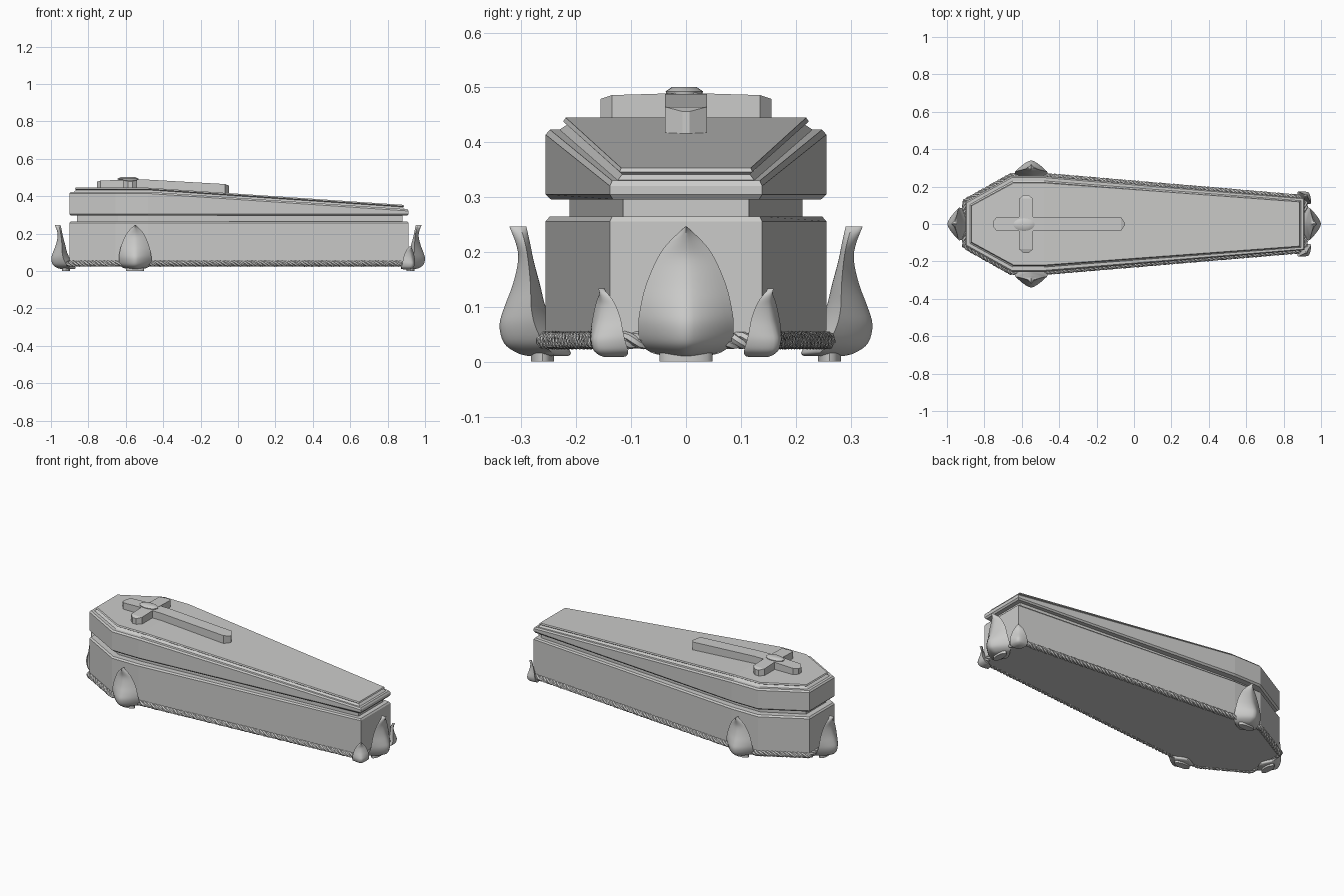
import bpy, bmesh, math
from mathutils import Vector

if "Cube" in bpy.data.objects:
    bpy.data.objects.remove(bpy.data.objects["Cube"])

grey = bpy.data.materials.new("stone grey")
grey.diffuse_color = (0.6, 0.6, 0.59, 1)
grey.use_nodes = True
grey.node_tree.nodes["Principled BSDF"].inputs["Base Color"].default_value = grey.diffuse_color


def add_mesh(name, bm, smooth=None):
    bmesh.ops.recalc_face_normals(bm, faces=bm.faces)
    me = bpy.data.meshes.new(name)
    bm.to_mesh(me)
    bm.free()
    me.materials.append(grey)
    ob = bpy.data.objects.new(name, me)
    bpy.context.collection.objects.link(ob)
    if smooth:
        bpy.ops.object.select_all(action='DESELECT')
        ob.select_set(True)
        bpy.context.view_layer.objects.active = ob
        bpy.ops.object.shade_smooth_by_angle(angle=math.radians(smooth))
    return ob


def loft(name, rings, smooth=None):
    """Skin closed rings of equal size; ends are capped with strips of quads."""
    bm = bmesh.new()
    vs = [[bm.verts.new(p) for p in r] for r in rings]
    n = len(rings[0])
    for a, b in zip(vs, vs[1:]):
        for i in range(n):
            j = (i + 1) % n
            bm.faces.new((a[i], a[j], b[j], b[i]))
    for r in (vs[0], vs[-1]):
        for i in range(n // 2 - 1):
            bm.faces.new((r[i], r[i + 1], r[n - 2 - i], r[n - 1 - i]))
    return add_mesh(name, bm, smooth)


# Coffin outline, from full size (t=0) to the lid plate (t=1)
OUTER = [(-.902, .118), (-.655, .256), (-.48, .256), (.912, .139)]
INNER = [(-.872, .10), (-.645, .224), (-.48, .224), (.888, .121)]


def outline(t):
    half = [(a + (c - a) * t, b + (d - b) * t) for (a, b), (c, d) in zip(OUTER, INNER)]
    return half + [(x, -y) for x, y in reversed(half)]


def drop(x):
    """How far the lid has sloped down at x."""
    return .092 * max(0, x + .48) / 1.37


def tier(t, z, slope=0):
    return [(x, y, z - slope * drop(x)) for x, y in outline(t)]


# Box, recessed neck and stepped sloping lid
loft("coffin_box", [tier(.3, .028), tier(0, .036), tier(0, .256), tier(.25, .265)])
loft("recessed_neck", [tier(1.35, .25), tier(1.35, .31)])
loft("coffin_lid", [tier(.3, .296), tier(0, .305), tier(0, .414, 1), tier(.25, .423, 1),
                    tier(.8, .423, 1), tier(1.25, .433, 1), tier(1, .438, 1), tier(1.15, .445, 1)])


# Cross lying on the lid
def bar(name, stations, along_x, cx=0):
    rings = []
    for s, hw, h in stations:
        x = s if along_x else cx
        top = .445 - drop(x)
        ring = []
        for w, z in ((-hw, top - .008), (hw, top - .008), (hw, top + h), (-hw, top + h)):
            ring.append((s, w, z) if along_x else (cx + w, s, z))
        rings.append(ring)
    return loft(name, rings)


bar("cross_shaft", [(-.755, .012, .032), (-.735, .036, .038), (-.60, .038, .043), (-.48, .038, .043),
                    (-.07, .038, .047), (-.048, .006, .040)], True)
bar("cross_arms", [(-.156, .012, .034), (-.135, .037, .041), (0, .037, .045),
                   (.135, .037, .041), (.156, .012, .034)], False, -.577)


def ellipse(rx, ry, cx, cy, z, n=20):
    return [(cx + rx * math.cos(2 * math.pi * i / n), cy + ry * math.sin(2 * math.pi * i / n), z)
            for i in range(n)]


loft("cross_boss", [ellipse(a, b, -.588, -.003, z) for a, b, z in
                    ((.036, .018, .475), (.036, .018, .486), (.056, .033, .488),
                     (.057, .034, .493), (.04, .022, .501))], 35)

# Leaf feet: height, front depth, back depth, half width
LEAF = [(.010, .030, -.040, .030), (.016, .052, -.046, .062), (.034, .076, -.035, .083),
        (.067, .084, -.015, .087), (.10, .075, .000, .083), (.14, .060, .010, .073),
        (.185, .050, .022, .054), (.215, .054, .028, .034), (.246, .066, .035, .002)]


def catmull(p0, p1, p2, p3, t):
    return [.5 * (2 * b + (c - a) * t + (2 * a - 5 * b + 4 * c - d) * t * t
                  + (3 * b - a - 3 * c + d) * t ** 3) for a, b, c, d in zip(p0, p1, p2, p3)]


def leaf(name, x, y, angle, scale=1):
    out = Vector((math.cos(angle), math.sin(angle), 0))
    side = Vector((-out.y, out.x, 0))
    base = Vector((x, y, 0))
    pts = [LEAF[0]] + LEAF + [LEAF[-1]]
    rows = [catmull(*pts[k:k + 4], s / 4) for k in range(len(LEAF) - 1) for s in range(4)] + [LEAF[-1]]
    n = 6
    rings = []
    for z, front, back, w in rows:
        mid = back + .35 * (front - back)
        ring = []
        for edge, sign in ((front, 1), (back, -1)):
            for i in range(-n, n):
                u = sign * i / n
                d = mid + (edge - mid) * (1 - abs(u) ** 1.5)
                ring.append(base + (out * d + side * u * w) * scale + Vector((0, 0, z * scale + .006 * (1 - scale))))
        rings.append(ring)
    loft(name, rings, 40)
    if scale == 1:
        # flat pad under the foot
        loft(name + "_pad", [[base + out * (.006 + p[0]) + side * p[1] + Vector((0, 0, z))
                              for p in ellipse(.021, .048, 0, 0, 0)] for z in (0, .016)], 35)


leaf("head_leaf_foot", -.914, 0, math.pi)
leaf("end_leaf_foot", .916, 0, 0)
for s, label in ((1, "back"), (-1, "front")):
    leaf(label + "_shoulder_leaf_foot", -.55, s * .256, s * math.pi / 2)
    leaf(label + "_corner_leaf", .905, s * .134, s * math.radians(48), .53)

# Twisted rope moulding round the bottom edge
path = [Vector((x, y, .039)) for x, y in outline(-.05)]
curve = bpy.data.curves.new("rope", 'CURVE')
curve.dimensions = '3D'
curve.bevel_depth = .0085
curve.bevel_resolution = 1
lengths = [(path[(i + 1) % 8] - path[i]).length for i in range(8)]
total = sum(lengths)
turns = round(total / .07)
for strand in range(3):
    pts, run = [], 0
    for i in range(8):
        a, b = path[i], path[(i + 1) % 8]
        t = (b - a).normalized()
        nrm = Vector((-t.y, t.x, 0))
        steps = max(2, round(lengths[i] / .009))
        for k in range(steps):
            f = k / steps
            ang = 2 * math.pi * (turns * (run + f * lengths[i]) / total + strand / 3)
            pts.append(a.lerp(b, f) + (nrm * math.cos(ang) + Vector((0, 0, math.sin(ang)))) * .0085)
        run += lengths[i]
    sp = curve.splines.new('POLY')
    sp.points.add(len(pts) - 1)
    for q, p in zip(sp.points, pts):
        q.co = (*p, 1)
    sp.use_cyclic_u = True
tmp = bpy.data.objects.new("rope_path", curve)
bm = bmesh.new()
bm.from_mesh(bpy.data.meshes.new_from_object(tmp))
bpy.data.objects.remove(tmp)
add_mesh("rope_moulding", bm, 50)
